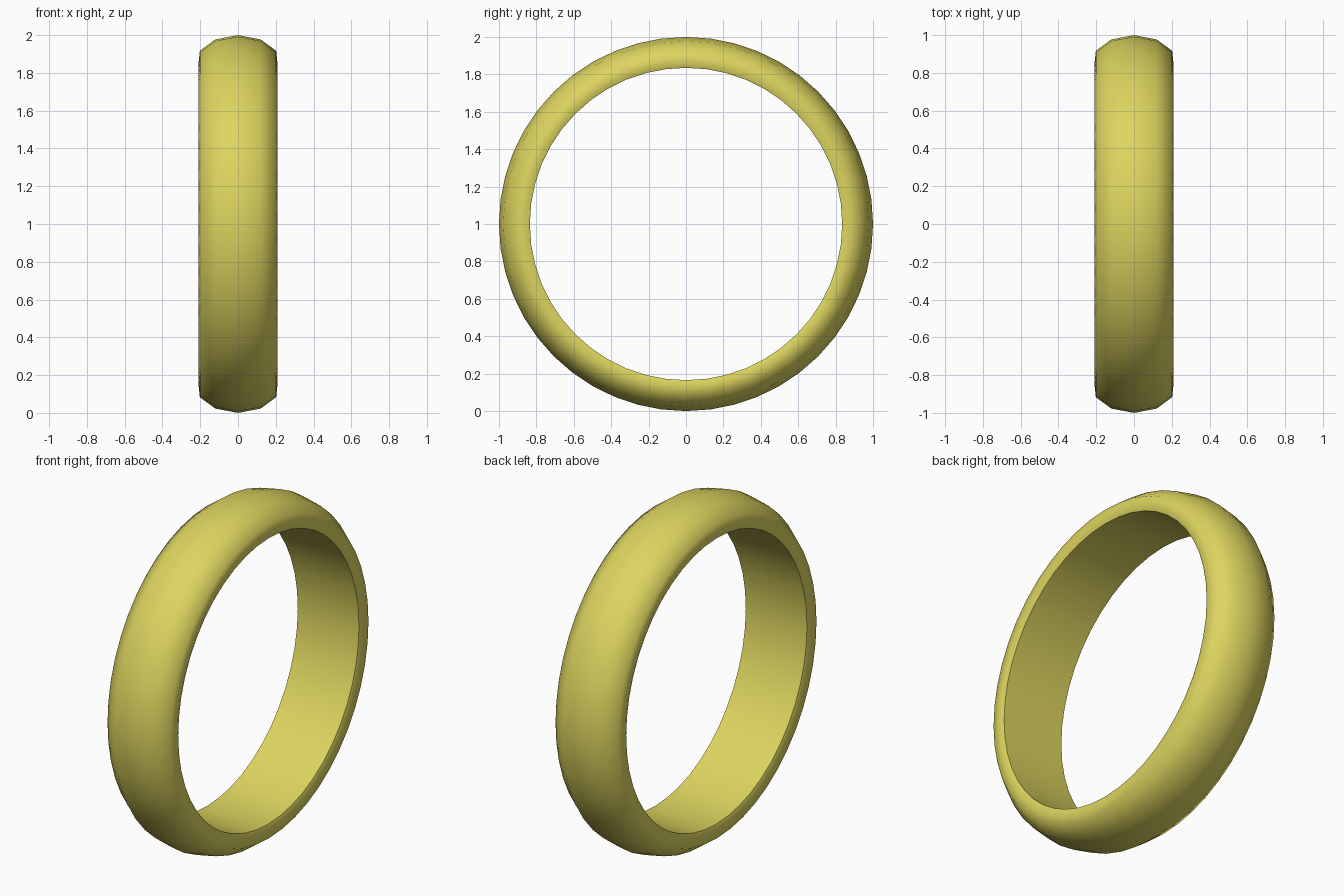
import bpy, bmesh
from math import pi, radians
from mathutils import Matrix, Vector

cube = bpy.data.objects.get("Cube")
if cube:
    bpy.data.objects.remove(cube, do_unlink=True)

SEGMENTS = 48
CENTRE = Vector((0, 0, 1))

# Gold colour
gold = bpy.data.materials.new("yellow gold")
gold.use_nodes = True
colour = (0.72, 0.66, 0.115, 1)
gold.diffuse_color = colour
gold.node_tree.nodes["Principled BSDF"].inputs["Base Color"].default_value = colour

# Half cross-section as (across, radius), from crown to inner edge, then mirrored
half = [(0, 1.0), (0.12, 0.977), (0.202, 0.917), (0.208, 0.86), (0.198, 0.835)]
section = half + [(-x, r) for x, r in reversed(half[1:])]

# Sweep the section around the x axis
bm = bmesh.new()
rings = []
for i in range(SEGMENTS):
    turn = Matrix.Rotation(2 * pi * i / SEGMENTS, 3, 'X')
    rings.append([bm.verts.new(CENTRE + turn @ Vector((x, 0, r))) for x, r in section])
for i, ring in enumerate(rings):
    following = rings[(i + 1) % SEGMENTS]
    for j in range(len(section)):
        k = (j + 1) % len(section)
        bm.faces.new((ring[j], ring[k], following[k], following[j]))
bmesh.ops.recalc_face_normals(bm, faces=bm.faces)

mesh = bpy.data.meshes.new("ring_band")
bm.to_mesh(mesh)
bm.free()
mesh.materials.append(gold)
band = bpy.data.objects.new("ring_band", mesh)
bpy.context.collection.objects.link(band)

# Smooth crown, crisp inner edge
bpy.ops.object.select_all(action='DESELECT')
band.select_set(True)
bpy.context.view_layer.objects.active = band
bpy.ops.object.shade_smooth_by_angle(angle=radians(60))
